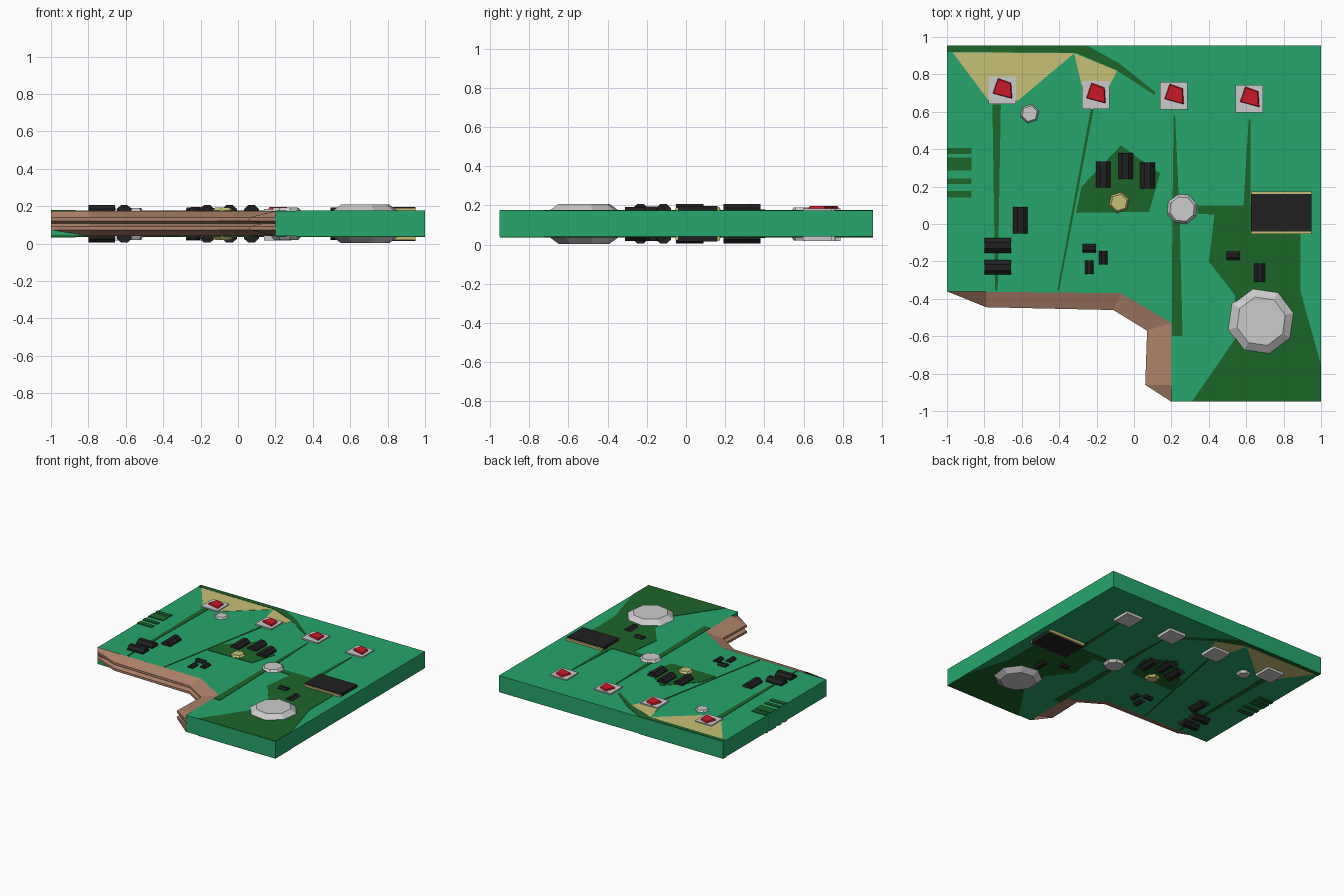
import bpy, bmesh, math
from math import pi, cos, sin

if "Cube" in bpy.data.objects:
    bpy.data.objects.remove(bpy.data.objects["Cube"])

MATS = {}
COL = {"green": (.02, .38, .15), "dark": (.012, .13, .022), "gold": (.58, .53, .18),
       "brown": (.42, .22, .14), "black": (.015, .015, .016), "red": (.6, .01, .02)}

def make(name, bm, col=None):
    bmesh.ops.recalc_face_normals(bm, faces=bm.faces)
    me = bpy.data.meshes.new(name)
    bm.to_mesh(me)
    bm.free()
    ob = bpy.data.objects.new(name, me)
    bpy.context.collection.objects.link(ob)
    if col:
        if col not in MATS:
            MATS[col] = bpy.data.materials.new(col)
            MATS[col].diffuse_color = (*COL[col], 1)
        me.materials.append(MATS[col])
    return ob

def loft(name, rings, col=None, closed=True):
    """Bridge equal-length rings of 3D points and cap the ends."""
    bm = bmesh.new()
    vs = [[bm.verts.new(p) for p in r] for r in rings]
    n = len(vs[0])
    for a, b in zip(vs, vs[1:]):
        for i in range(n if closed else n - 1):
            j = (i + 1) % n
            bm.faces.new((a[i], a[j], b[j], b[i]))
    if closed:
        bm.faces.new(vs[0])
        bm.faces.new(vs[-1])
    else:
        bmesh.ops.remove_doubles(bm, verts=bm.verts, dist=1e-4)
    return make(name, bm, col)

def plate(name, pts, z0, z1, col=None):
    return loft(name, [[(x, y, z) for x, y in pts] for z in (z0, z1)], col)

def box(name, x, y, w, d, z0, z1, col=None):
    w, d = w / 2, d / 2
    return plate(name, [(x-w, y-d), (x+w, y-d), (x+w, y+d), (x-w, y+d)], z0, z1, col)

def blob(name, x, y, r, n, z0, z1, col=None, rot=.3, taper=.7):
    """Faceted solder blob poking out of both board faces."""
    rows = [(z0, taper), (.04, 1), (.172, 1), (z1, taper)]
    loft(name, [[(x + r*k*cos(rot + 2*pi*i/n), y + r*k*sin(rot + 2*pi*i/n), z)
                 for i in range(n)] for z, k in rows], col)

def barrel(name, x, y, length, r, along_x, top):
    """Eight-sided component lying on the upper and lower face."""
    for side, zc in (("top", top - r), ("bottom", .212 - top + r)):
        rings = []
        for s in (-length/2, length/2):
            ring = []
            for i in range(8):
                a = 2*pi*(i + .5)/8
                u, z = r*cos(a)/cos(pi/8), zc + r*sin(a)/cos(pi/8)*cos(pi/8)
                ring.append((x+s, y+u, z) if along_x else (x+u, y+s, z))
            rings.append(ring)
        loft(f"{name}_{side}", rings, "black")

# broken board slab
B0, B1 = .04, .174
plate("board", [(-1, .954), (1, .954), (1, -.95), (.2, -.95), (.2, -.53), (-.07, -.37), (-1, -.36)],
      B0, B1, "green")

# splintered edge: two ridges with a groove
inner = [(-1, -.36), (-.79, -.362), (-.07, -.37), (.2, -.53), (.2, -.86), (.2, -.95)]
outer = [(-1, -.36), (-.79, -.445), (-.11, -.46), (.07, -.57), (.06, -.86), (.2, -.95)]
rows = [(B1, 0), (.14, 1), (.122, 1), (.107, .5), (.092, 1), (.074, 1), (B0, 0)]
loft("broken_edge", [[(a + (c-a)*k, b + (d-b)*k, z) for (a, b), (c, d) in zip(inner, outer)]
                     for z, k in rows], "brown", closed=False)

# copper traces, showing on both faces
traces = {
    "trace_left": [(-.757, .64), (-.712, .64), (-.729, -.355), (-.742, -.355)],
    "trace_mid": [(-.23, .62), (-.215, .62), (-.4, -.355), (-.41, -.355)],
    "trace_long": [(.212, .58), (.22, .58), (.245, 0), (.26, -.6), (.202, -.6), (.205, 0)],
    "trace_chip": [(.613, .56), (.623, .56), (.623, .09), (.585, .09)],
    "patch_centre": [(-.07, .42), (.14, .27), (.08, .065), (-.31, .06), (-.28, .2)],
    "patch_right": [(.89, .1), (.34, .1), (.34, .055), (.43, .05), (.4, -.2), (.54, -.38),
                    (.55, -.6), (.31, -.949), (.999, -.949), (.999, -.75), (.89, -.36)],
    "trace_top": [(-.999, .953), (-.25, .953), (-.08, .86), (.115, .705), (.11, .69),
                  (-.09, .82), (-.31, .915), (-.999, .92)],
}
for name, pts in traces.items():
    plate(name, pts, .036, .177, "dark")
plate("gold_pad_left", [(-.97, .918), (-.32, .913), (-.62, .66), (-.77, .65)], .037, .176, "gold")
plate("gold_pad_right", [(-.32, .913), (-.09, .82), (-.15, .7), (-.27, .7)], .037, .176, "gold")
for i, (y, h) in enumerate([(.16, .035), (.228, .03), (.32, .07), (.39, .03)]):
    box(f"edge_contact_{i}", -.934, y, .132, h, .033, .18, "dark")

# lamps on square bases
for i, (x, y) in enumerate([(-.705, .715), (-.205, .69), (.213, .685), (.617, .67)]):
    box(f"lamp_base_{i}", x, y, .148, .148, .018, .184)
    quad = [(-.045, -.015), (-.02, .058), (.043, .035), (.048, -.04)]
    loft(f"lamp_{i}", [[(x + a*k, y + b*k, z) for a, b in quad]
                       for z, k in ((.18, 1.15), (.196, 1))], "red")

# solder blobs
blob("small_blob", -.558, .59, .053, 6, .02, .19, taper=.8)
blob("middle_blob", .257, .08, .085, 8, .02, .192, taper=.8)
blob("gold_blob", -.08, .115, .06, 6, .02, .192, "gold", taper=.75)
blob("large_blob", .68, -.52, .185, 8, .003, .208, rot=.25, taper=.72)

# black components
for i, (x, y, along) in enumerate([(-.165, .265, 0), (-.045, .31, 0), (.072, .26, 0),
                                   (-.608, .02, 0), (-.728, -.115, 1), (-.728, -.232, 1)]):
    barrel(f"capacitor_{i}", x, y, .14, .039, along, .21)
for i, (x, y, along) in enumerate([(-.24, -.13, 1), (-.165, -.18, 0), (-.24, -.23, 0),
                                   (.53, -.17, 1), (.672, -.26, 0)]):
    barrel(f"resistor_{i}", x, y, .1 if i == 4 else .072, .03 if i == 4 else .023, along, .195)

# chip with contact strips
box("chip", .787, .06, .324, .2, .015, .197, "black")
for side, y in (("back", .166), ("front", -.045)):
    box(f"chip_strip_{side}", .787, y, .324, .017, .02, .19, "gold")

for m in bpy.data.materials:
    if m.users and not m.is_grease_pencil:
        m.use_nodes = True
        m.node_tree.nodes["Principled BSDF"].inputs["Base Color"].default_value = m.diffuse_color
